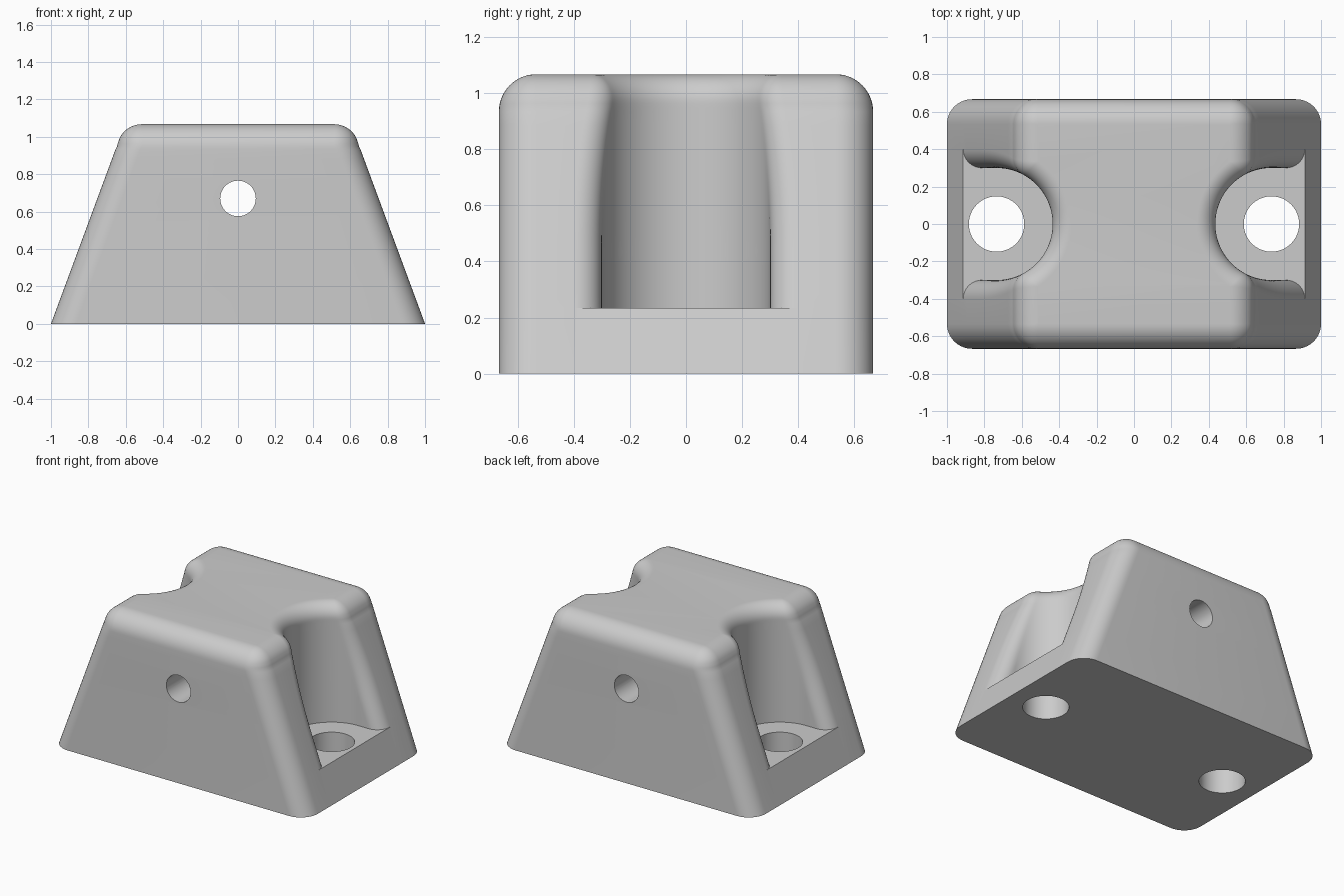
import bpy
import bmesh
from math import sin, cos, pi, sqrt, atan2

cube = bpy.data.objects.get("Cube")
if cube:
    bpy.data.objects.remove(cube)

HEIGHT, DEPTH, SLOPE = 1.067, 0.667, 0.37   # overall height, half depth, side slope
EDGE, RIM = 0.133, 0.1                      # fillet radii: block edges, recess edges
FLOOR, BORE_X, BORE_R = 0.235, 0.735, 0.3   # screw recess
TOP_X = 0.514                               # half width of the flat top

grey = bpy.data.materials.new("light grey")
grey.use_nodes = True
grey.diffuse_color = (0.6, 0.6, 0.6, 1)
grey.node_tree.nodes["Principled BSDF"].inputs["Base Color"].default_value = (0.6, 0.6, 0.6, 1)


def rounding(z, radius):
    """Reach of a quarter-round top edge at height z."""
    rise = max(0, z - (HEIGHT - radius))
    return sqrt(max(0, radius * radius - rise * rise))


def arc(cx, cy, r, a0, a1, steps):
    return [(cx + r * cos(a0 + (a1 - a0) * i / steps),
             cy + r * sin(a0 + (a1 - a0) * i / steps)) for i in range(steps + 1)]


def section(z, notched):
    """Horizontal outline of the block at height z, mirrored from one quarter."""
    side = 1 - SLOPE * z
    if z > HEIGHT - EDGE:
        side = min(side, TOP_X + rounding(z, EDGE))
    inset = EDGE - rounding(z, EDGE)
    corner = max(0.004, EDGE - inset)
    y = DEPTH - inset
    # recess wall and the fillet where it meets the sloping side
    bore = BORE_R + RIM - rounding(z, RIM)
    fillet = max(0.004, rounding(z, RIM))
    fx = side - fillet
    dx = max(0, BORE_X - fx)
    fy = sqrt((bore + fillet) ** 2 - dx * dx)
    turn = atan2(fy, dx)
    recess = arc(BORE_X, 0, bore, pi, pi - turn, 24)
    recess += arc(fx, fy, fillet, -turn, 0, 10)
    if not notched:
        recess = [(side, p[1]) for p in recess]
    q = recess + arc(side - corner, y - corner, corner, 0, pi / 2, 10)
    back = q + [(-px, py) for px, py in reversed(q)]
    front = [(-px, -py) for px, py in q[1:]] + [(px, -py) for px, py in reversed(q[1:])]
    return [(px, py, z) for px, py in back + front]


# Block: stacked sections, with the recess floors between the plain and notched ones
wall_top = HEIGHT - EDGE
levels = [(0, False), (FLOOR, False)]
levels += [(FLOOR + (wall_top - FLOOR) * i / 14, True) for i in range(14)]
levels += [(wall_top + EDGE * sin(pi / 2 * i / 14), True) for i in range(15)]

bm = bmesh.new()
rings = [[bm.verts.new(p) for p in section(z, n)] for z, n in levels]
for low, high in zip(rings, rings[1:]):
    for i in range(len(low)):
        j = (i + 1) % len(low)
        bm.faces.new((low[i], low[j], high[j], high[i]))
bm.faces.new(list(reversed(rings[0])))
bm.faces.new(rings[-1])
bmesh.ops.remove_doubles(bm, verts=bm.verts, dist=0.00002)
bmesh.ops.recalc_face_normals(bm, faces=bm.faces)
mesh = bpy.data.meshes.new("mounting_block")
bm.to_mesh(mesh)
bm.free()
mesh.materials.append(grey)
block = bpy.data.objects.new("mounting_block", mesh)
bpy.context.collection.objects.link(block)


def drill(name, radius, location, rotation=(0, 0, 0)):
    """Cut a round through hole in the block."""
    bpy.ops.mesh.primitive_cylinder_add(vertices=64, radius=radius, depth=2,
                                        location=location, rotation=rotation)
    cutter = bpy.context.object
    cutter.name = name
    cutter.hide_render = True
    cutter.data.materials.append(grey)
    bpy.ops.object.select_all(action='DESELECT')
    bpy.context.view_layer.objects.active = block
    block.select_set(True)
    mod = block.modifiers.new(name, 'BOOLEAN')
    mod.operation = 'DIFFERENCE'
    mod.solver = 'EXACT'
    mod.object = cutter
    bpy.ops.object.modifier_apply(modifier=mod.name)
    bpy.data.objects.remove(cutter)


# Screw holes through the recess floors, and the cross hole from front to back
drill("left_screw_hole", 0.148, (BORE_X, 0, -FLOOR))
drill("right_screw_hole", 0.148, (-BORE_X, 0, -FLOOR))
drill("cross_hole", 0.095, (0, 0, 0.67), (pi / 2, 0, 0))

bpy.ops.object.shade_smooth_by_angle(angle=pi / 6)
